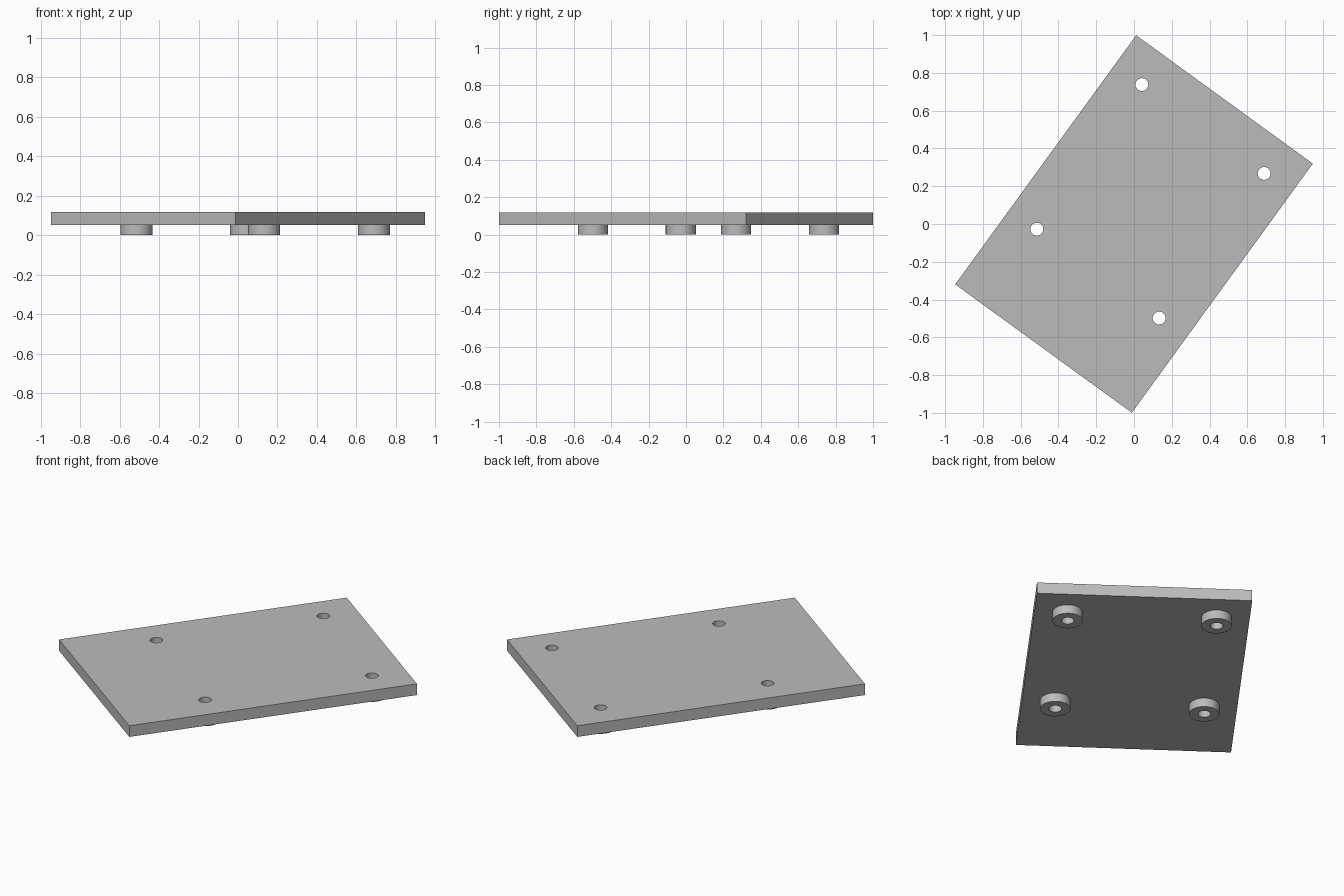
import bpy
from math import radians
from mathutils import Matrix

cube = bpy.data.objects.get("Cube")
if cube:
    bpy.data.objects.remove(cube, do_unlink=True)

LENGTH, WIDTH = 1.63, 1.156
FOOT_TOP, PLATE_TOP = 0.052, 0.118
FOOT_R, HOLE_R = 0.081, 0.034
TURN = Matrix.Rotation(radians(54), 4, "Z")

grey = bpy.data.materials.new("plain grey")
grey.use_nodes = True
colour = (0.5, 0.5, 0.5, 1)
grey.diffuse_color = colour
grey.node_tree.nodes["Principled BSDF"].inputs["Base Color"].default_value = colour


def cylinder(name, radius, z0, z1, u, v):
    spot = TURN @ Matrix.Translation((u, v, (z0 + z1) / 2))
    bpy.ops.mesh.primitive_cylinder_add(vertices=48, radius=radius, depth=z1 - z0,
                                        location=spot.translation)
    obj = bpy.context.object
    obj.name = name
    obj.data.materials.append(grey)
    return obj


def drill(obj, cutter):
    bpy.context.view_layer.objects.active = obj
    mod = obj.modifiers.new("hole", "BOOLEAN")
    mod.operation = "DIFFERENCE"
    mod.solver = "EXACT"
    mod.object = cutter
    bpy.ops.object.modifier_apply(modifier=mod.name)


# Flat plate, turned about the vertical axis
bpy.ops.mesh.primitive_cube_add(size=1, location=(0, 0, (FOOT_TOP + PLATE_TOP) / 2),
                                rotation=(0, 0, radians(54)))
plate = bpy.context.object
plate.name = "base_plate"
plate.scale = (LENGTH, WIDTH, PLATE_TOP - FOOT_TOP)
bpy.ops.object.transform_apply(location=False, rotation=False, scale=True)
plate.data.materials.append(grey)

# Four ring feet, each with a hole running up through the plate
parts = [plate]
for end, u in (("far", 0.1485 + 0.473), ("near", 0.1485 - 0.473)):
    for side, v in (("left", -0.4), ("right", 0.4)):
        foot = cylinder(f"{end}_{side}_foot", FOOT_R, 0, FOOT_TOP, u, v)
        cutter = cylinder("hole_cutter", HOLE_R, -0.1, 0.3, u, v)
        cutter.hide_render = True
        drill(foot, cutter)
        drill(plate, cutter)
        bpy.data.objects.remove(cutter, do_unlink=True)
        parts.append(foot)

# Smooth round walls, sharp rims
for obj in parts:
    bpy.ops.object.select_all(action="DESELECT")
    obj.select_set(True)
    bpy.context.view_layer.objects.active = obj
    bpy.ops.object.shade_smooth_by_angle(angle=radians(30))
